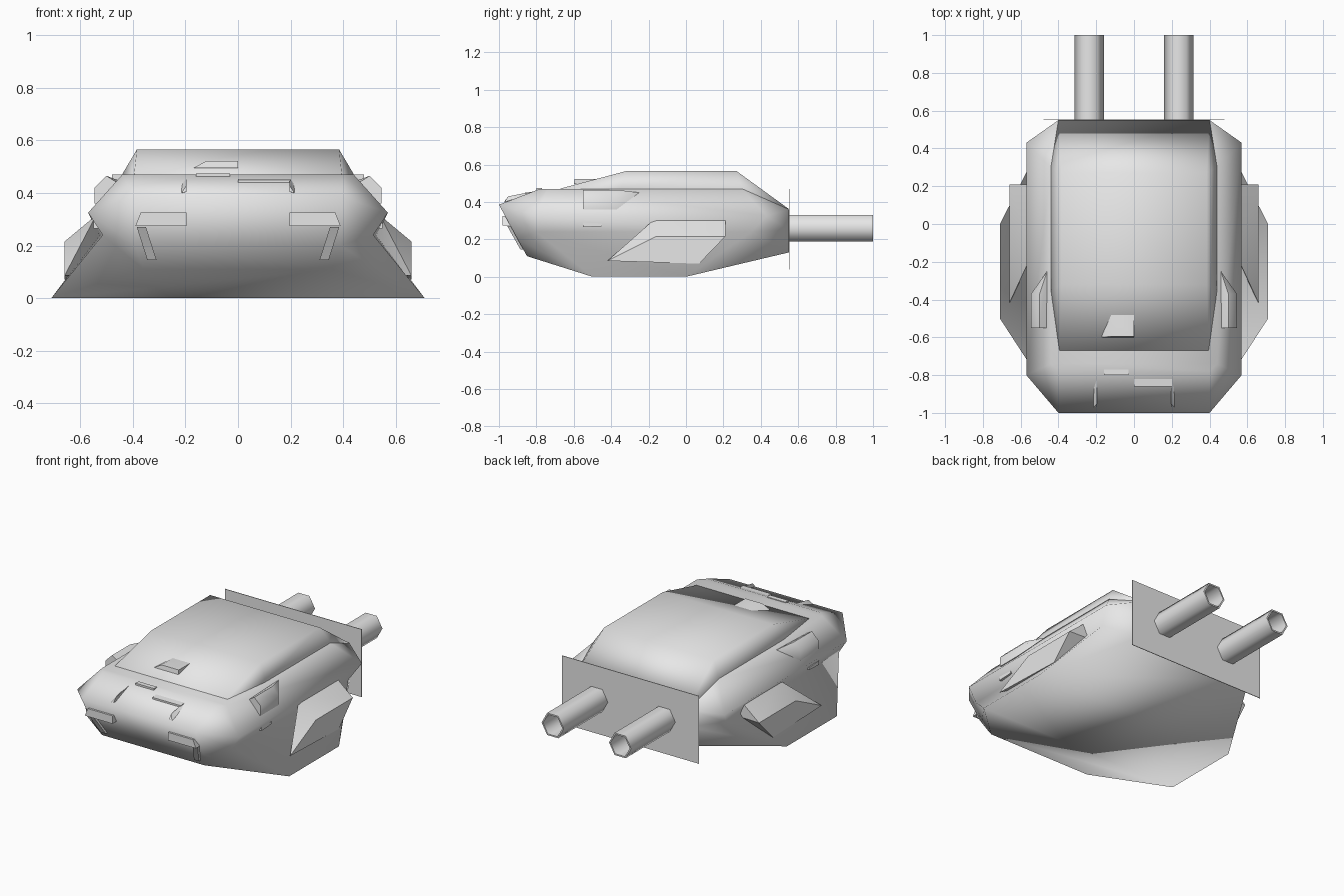
import bpy, bmesh, math

if "Cube" in bpy.data.objects:
    bpy.data.objects.remove(bpy.data.objects["Cube"])

grey = bpy.data.materials.new("light_grey")
grey.diffuse_color = (0.8, 0.8, 0.8, 1)
grey.use_nodes = True
grey.node_tree.nodes["Principled BSDF"].inputs["Base Color"].default_value = grey.diffuse_color


def finish(name, bm, angle):
    bmesh.ops.recalc_face_normals(bm, faces=bm.faces[:])
    mesh = bpy.data.meshes.new(name)
    bm.to_mesh(mesh)
    bm.free()
    mesh.materials.append(grey)
    obj = bpy.data.objects.new(name, mesh)
    bpy.context.collection.objects.link(obj)
    bpy.ops.object.select_all(action='DESELECT')
    obj.select_set(True)
    bpy.context.view_layer.objects.active = obj
    bpy.ops.object.shade_smooth_by_angle(angle=math.radians(angle))
    return obj


def solid(name, points, mirror=False, angle=30):
    """Convex block around corner points, optionally symmetric in x."""
    bm = bmesh.new()
    for x, y, z in points:
        bm.verts.new((x, y, z))
        if mirror:
            bm.verts.new((-x, y, z))
    bmesh.ops.convex_hull(bm, input=bm.verts[:])
    loose = [v for v in bm.verts if not v.link_faces]
    bmesh.ops.delete(bm, geom=loose, context='VERTS')
    bmesh.ops.dissolve_limit(bm, angle_limit=math.radians(1),
                             verts=bm.verts[:], edges=bm.edges[:])
    return finish(name, bm, angle)


def pair(name, points, angle=30):
    for side, s in (("right", 1), ("left", -1)):
        solid(f"{name}_{side}", [(s * x, y, z) for x, y, z in points], False, angle)


# Hull: octagonal rings from deck to rim, tuck and flared base
half_rings = [
    [(.40, -.78, .47), (.44, -.74, .47), (.44, .30, .47), (.40, .34, .47)],
    [(.40, -1, .385), (.57, -.80, .325), (.57, .43, .325), (.40, .55, .36)],
    [(.39, -.90, .20), (.515, -.80, .24), (.53, .35, .24), (.40, .55, .25)],
    [(.36, -.85, .11), (.71, -.5, 0), (.71, 0, 0), (.40, .55, .13)]]
bm = bmesh.new()
rings = []
for half in half_rings:
    ring = half + [(-x, y, z) for x, y, z in reversed(half)]
    rings.append([bm.verts.new(p) for p in ring])
for a, b in zip(rings, rings[1:]):
    for i in range(8):
        j = (i + 1) % 8
        bm.faces.new((a[i], a[j], b[j], b[i]))
for ring in (rings[0], rings[-1]):
    for i in range(3):
        bm.faces.new((ring[i], ring[i + 1], ring[6 - i], ring[7 - i]))
finish("hull", bm, 180)

# Raised roof panel
solid("roof_panel", [
    (.395, -.67, .472), (.385, -.32, .565), (.385, .27, .565), (.40, .55, .362),
    (.44, -.35, .472), (.44, .30, .472), (.395, -.67, .44)], True, 180)

# Side pods
pair("side_pod", [
    (.66, -.16, .215), (.66, .21, .215), (.66, .07, .07), (.66, -.42, .085),
    (.54, -.16, .315), (.54, .21, .315), (.50, .21, .22), (.50, .07, .07),
    (.60, -.30, .09)])

# Wedge boxes on the shoulders and the small strips under them
pair("shoulder_wedge", [
    (.545, -.55, .42), (.545, -.37, .42), (.545, -.55, .36), (.545, -.37, .36),
    (.50, -.55, .465), (.50, -.37, .465), (.46, -.55, .44), (.46, -.25, .45),
    (.52, -.55, .36)], 60)
pair("side_strip", [
    (.55, -.55, .29), (.55, -.45, .285), (.55, -.55, .265), (.55, -.45, .27),
    (.45, -.55, .29), (.45, -.45, .285), (.45, -.55, .265)])

# Nose lamps, lower braces and upper fins
pair("nose_lamp", [(x, y, z) for y in (-.98, -.90)
                   for x, z in ((.195, .325), (.37, .325), (.39, .275), (.195, .275))])
pair("nose_brace", [
    (.35, -.955, .27), (.385, -.955, .27), (.31, -.885, .145), (.345, -.885, .145),
    (.35, -.88, .27), (.385, -.88, .27), (.31, -.80, .145), (.345, -.80, .145)])
pair("nose_fin", [
    (.195, -.82, .455), (.195, -.95, .43), (.195, -.97, .405), (.215, -.97, .40),
    (.215, -.84, .44), (.195, -.82, .40)])

# Roof hatch and nose plates
solid("roof_hatch", [
    (-.17, -.60, .495), (0, -.60, .495), (-.12, -.595, .522), (0, -.595, .522),
    (-.12, -.48, .522), (0, -.48, .522), (-.15, -.48, .495), (0, -.48, .495)])
solid("nose_step", [(x, y, z) for x in (0, .2) for y, z in
                    ((-.86, .45), (-.81, .455), (-.86, .435), (-.81, .435))])
solid("nose_tab", [(x, y, z) for x in (-.16, -.03) for y in (-.80, -.77)
                   for z in (.45, .474)])

# Flat rear shield plate
solid("rear_plate", [(x, y, z) for x in (-.48, .48) for y in (.553, .557)
                     for z in (.04, .47)])

# Open hexagonal barrels
for side, s in (("right", 1), ("left", -1)):
    bm = bmesh.new()
    rings = []
    for radius, ys in ((.078, (.55, 1.0)), (.068, (1.0, .56))):
        for y in ys:
            rings.append([bm.verts.new((
                s * .237 + radius * math.cos(i * math.pi / 3), y,
                .26 + 1.04 * radius * math.sin(i * math.pi / 3))) for i in range(6)])
    for a, b in zip(rings, rings[1:]):
        for i in range(6):
            j = (i + 1) % 6
            bm.faces.new((a[i], a[j], b[j], b[i]))
    bm.faces.new(rings[-1])
    finish(f"barrel_{side}", bm, 70)
